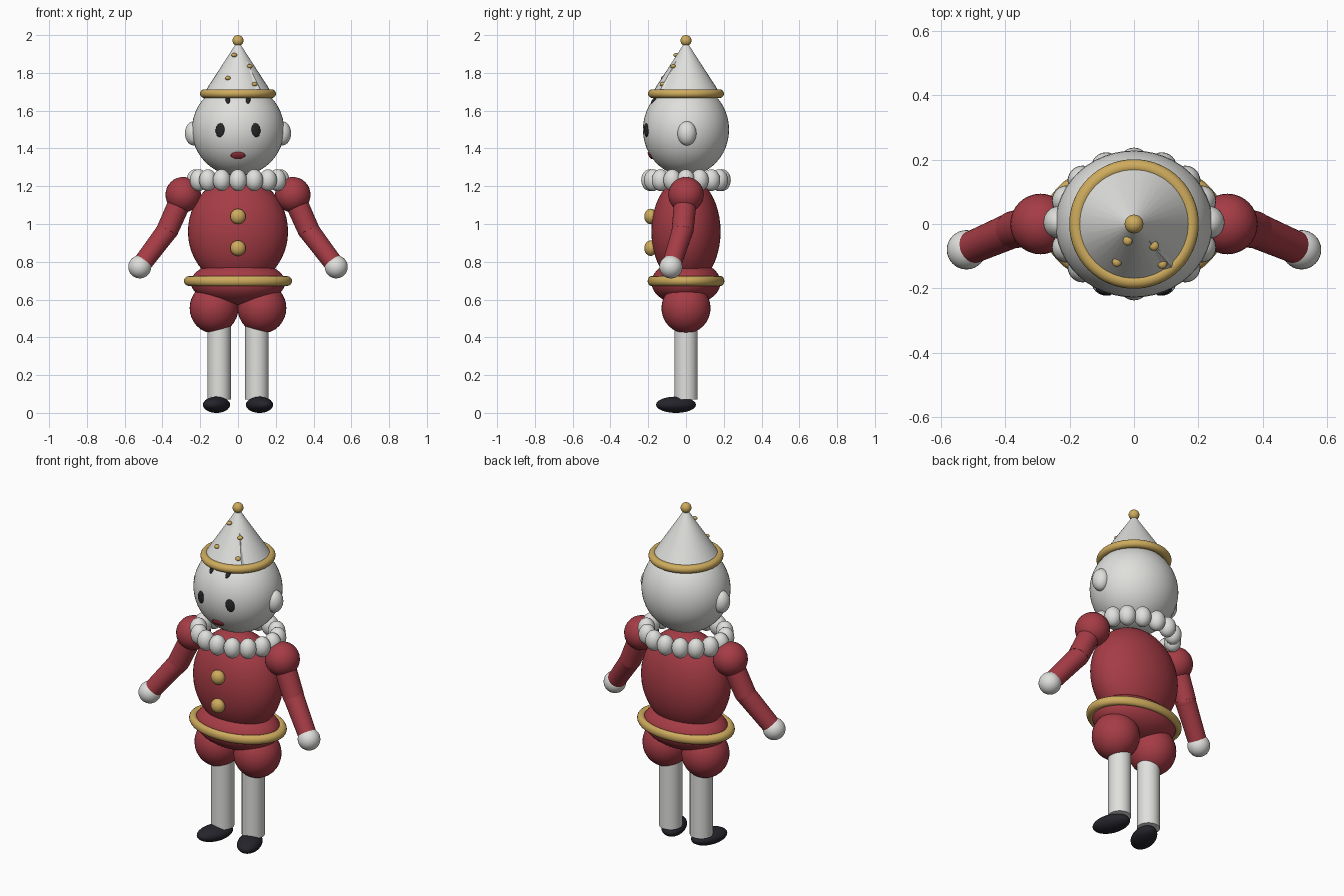
import bpy
import bmesh
from math import sin, cos, pi, radians
from mathutils import Vector, Matrix

cube = bpy.data.objects.get("Cube")
if cube:
    bpy.data.objects.remove(cube, do_unlink=True)


def material(name, rgb):
    m = bpy.data.materials.new(name)
    m.use_nodes = True
    colour = (*rgb, 1)
    m.diffuse_color = colour
    m.node_tree.nodes["Principled BSDF"].inputs["Base Color"].default_value = colour
    return m


WHITE = material("warm white", (0.74, 0.74, 0.72))
RED = material("crimson cloth", (0.38, 0.045, 0.06))
GOLD = material("gold", (0.62, 0.41, 0.11))
BLACK = material("shoe black", (0.018, 0.018, 0.025))
INK = material("face ink", (0.02, 0.02, 0.022))
LIP = material("lip red", (0.3, 0.03, 0.045))


def finish(name, mat, rot=None):
    ob = bpy.context.object
    ob.name = name
    ob.data.materials.append(mat)
    if rot is not None:
        ob.rotation_euler = rot.to_euler()
    bpy.ops.object.shade_smooth_by_angle(angle=radians(40))
    return ob


def ball(name, mat, loc, size, rot=None, seg=32):
    bpy.ops.mesh.primitive_uv_sphere_add(segments=seg, ring_count=seg // 2, radius=1, location=loc)
    ob = finish(name, mat, rot)
    ob.scale = size
    return ob


def rod(name, mat, a, b, r1, r2):
    a, b = Vector(a), Vector(b)
    bpy.ops.mesh.primitive_cone_add(vertices=32, radius1=r1, radius2=r2,
                                    depth=(b - a).length, location=(a + b) / 2)
    return finish(name, mat, (b - a).to_track_quat('Z', 'Y'))


def ring(name, mat, z, major, minor, squash=1):
    bpy.ops.mesh.primitive_torus_add(major_segments=64, minor_segments=16, location=(0, 0, z),
                                     major_radius=major, minor_radius=minor)
    finish(name, mat).scale = (1, squash, 1)


# Head
HEAD, HEAD_SIZE = Vector((0, 0, 1.5)), Vector((0.244, 0.228, 0.245))
ball("head", WHITE, HEAD, HEAD_SIZE, seg=48)


def face_mark(name, mat, x, z, w, h, roll=0):
    """Thin oval laid on the front of the head."""
    u, v = x / HEAD_SIZE.x, (z - HEAD.z) / HEAD_SIZE.z
    p = Vector((x, -HEAD_SIZE.y * (1 - u * u - v * v) ** 0.5, z - HEAD.z))
    normal = Vector([p[i] / HEAD_SIZE[i] ** 2 for i in range(3)])
    rot = normal.to_track_quat('Z', 'Y').to_matrix() @ Matrix.Rotation(roll, 3, 'Z')
    ball(name, mat, p + HEAD, (w, h, 0.009), rot, seg=20)


face_mark("mouth", LIP, 0, 1.363, 0.039, 0.022)
for side, label in ((1, "left"), (-1, "right")):
    face_mark(label + "_eye", INK, side * 0.095, 1.497, 0.025, 0.037, side * 0.15)
    face_mark(label + "_brow", INK, side * 0.054, 1.662, 0.013, 0.032, -side * 0.25)
    ball(label + "_ear", WHITE, (side * 0.235, 0.005, 1.48), (0.046, 0.05, 0.064))

# Pointed hat with brim, tip, fold and studs
rod("hat", WHITE, (0, 0, 1.69), (0, 0, 1.965), 0.182, 0.004)
ring("hat_brim", GOLD, 1.69, 0.178, 0.023)
ball("hat_tip", GOLD, (0, 0, 1.971), (0.029,) * 3)
for x, y, z in ((-0.02, -0.052, 1.894), (0.062, -0.068, 1.835),
                (-0.053, -0.118, 1.772), (0.088, -0.124, 1.74)):
    ball("hat_stud", GOLD, (x, y, z), (0.015, 0.015, 0.011), seg=16)

bm = bmesh.new()
tip = bm.verts.new((0, 0, 1.96))
foot = [bm.verts.new((r * cos(radians(a)), r * sin(radians(a)), 1.69))
        for a, r in ((-59, 0.18), (-49, 0.195), (-43, 0.18))]
for a, b in zip(foot, foot[1:] + foot[:1]):
    bm.faces.new((a, b, tip))
bm.faces.new(foot[::-1])
bmesh.ops.recalc_face_normals(bm, faces=bm.faces)
mesh = bpy.data.meshes.new("hat_fold")
bm.to_mesh(mesh)
bm.free()
mesh.materials.append(WHITE)
bpy.context.collection.objects.link(bpy.data.objects.new("hat_fold", mesh))

# Ruffled collar
COUNT = 16
for i in range(COUNT):
    a = 2 * pi * i / COUNT
    ball("collar_puff", WHITE, (0.225 * cos(a), 0.19 * sin(a), 1.232), (0.047, 0.047, 0.058), seg=24)

# Body, hips, belt and buttons
ball("torso", RED, (0, 0, 0.96), (0.265, 0.183, 0.29), seg=48)
ball("hips", RED, (0, 0, 0.69), (0.25, 0.183, 0.12), seg=48)
ring("belt", GOLD, 0.698, 0.26, 0.026, 0.71)
for z in (1.04, 0.872):
    ball("button", GOLD, (0, -0.187, z), (0.041, 0.034, 0.041), seg=24)

# Arms and legs
for side, label in ((1, "left"), (-1, "right")):
    shoulder = (side * 0.29, 0, 1.155)
    elbow = (side * 0.375, -0.018, 0.965)
    hand = (side * 0.52, -0.08, 0.773)
    ball(label + "_shoulder", RED, shoulder, (0.094,) * 3)
    rod(label + "_upper_arm", RED, shoulder, elbow, 0.06, 0.058)
    ball(label + "_elbow", RED, elbow, (0.057,) * 3)
    rod(label + "_forearm", RED, elbow, hand, 0.056, 0.05)
    ball(label + "_hand", WHITE, hand, (0.061,) * 3)
    ball(label + "_breeches", RED, (side * 0.127, 0, 0.555), (0.129, 0.13, 0.134))
    rod(label + "_leg", WHITE, (side * 0.1, 0, 0.07), (side * 0.1, 0, 0.5), 0.062, 0.062)
    ball(label + "_shoe", BLACK, (side * 0.114, -0.053, 0.043), (0.065, 0.11, 0.043),
         Matrix.Rotation(side * radians(20), 3, 'Z'))
